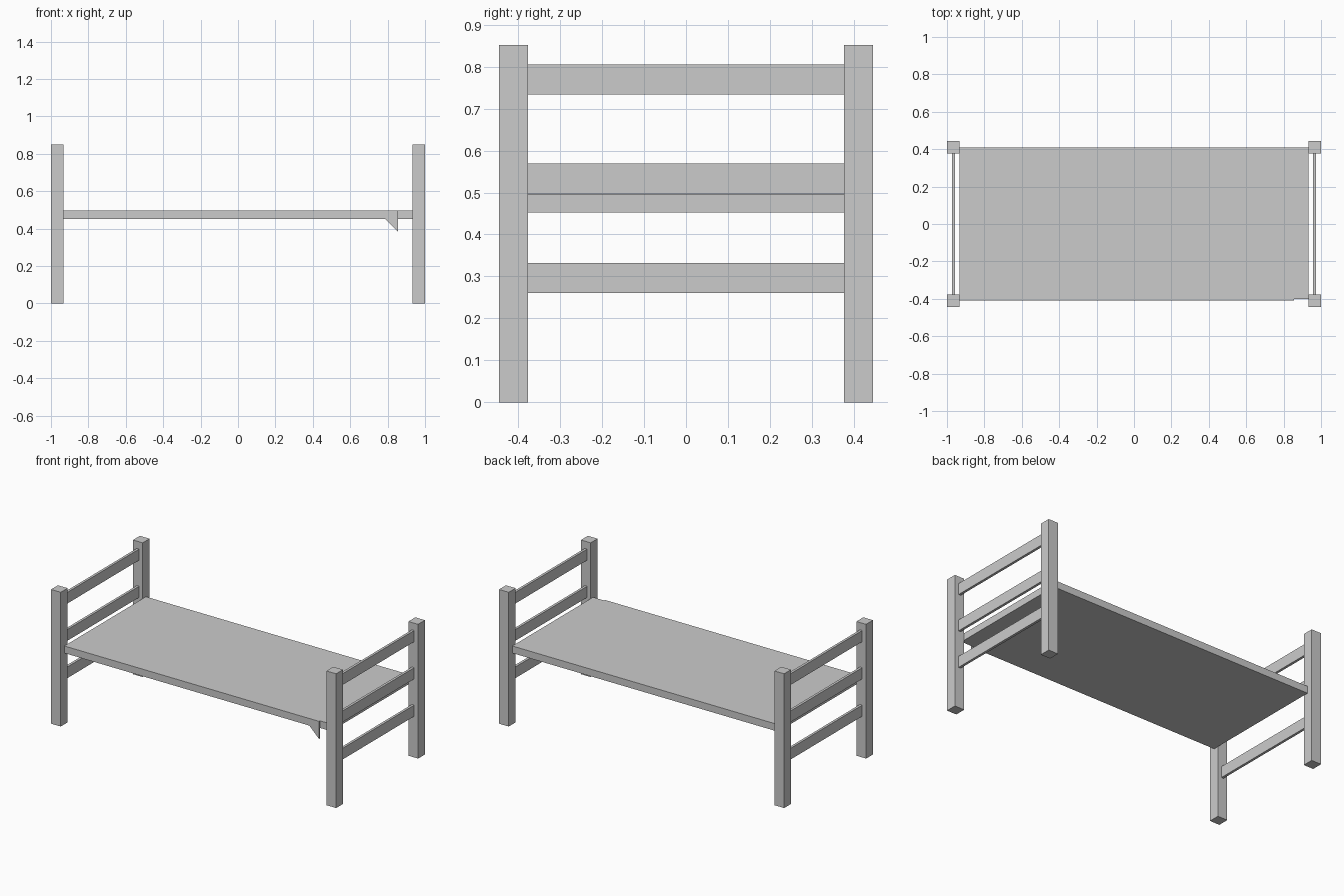
import bpy

if "Cube" in bpy.data.objects:
    bpy.data.objects.remove(bpy.data.objects["Cube"])


def add_mesh(name, verts, faces):
    mesh = bpy.data.meshes.new(name)
    mesh.from_pydata(verts, [], faces)
    obj = bpy.data.objects.new(name, mesh)
    bpy.context.collection.objects.link(obj)
    return obj


def extrude_profile(name, profile, y0, y1):
    """Solid from an (x, z) outline listed anticlockwise as seen from the front."""
    n = len(profile)
    verts = [(x, y0, z) for x, z in profile] + [(x, y1, z) for x, z in profile]
    faces = [list(range(n)), list(range(2 * n - 1, n - 1, -1))]
    faces += [(i, i + n, (i + 1) % n + n, (i + 1) % n) for i in range(n)]
    return add_mesh(name, verts, faces)


def box(name, x0, x1, y0, y1, z0, z1):
    return extrude_profile(name, [(x0, z0), (x1, z0), (x1, z1), (x0, z1)], y0, y1)


POST_IN, POST_OUT = 0.932, 1.0
SIDE_IN, SIDE_OUT = 0.376, 0.445
DECK_BOTTOM, DECK_TOP = 0.452, 0.497

for end, s in (("left", -1), ("right", 1)):
    x0, x1 = sorted((s * POST_IN, s * POST_OUT))
    # Corner posts
    for side, t in (("front", -1), ("back", 1)):
        y0, y1 = sorted((t * SIDE_IN, t * SIDE_OUT))
        box(f"{side}_{end}_post", x0, x1, y0, y1, 0, 0.851)
    # Three thin slats across each end
    for level, z in (("lower", 0.261), ("middle", 0.498), ("upper", 0.734)):
        xc = s * 0.965
        box(f"{end}_{level}_slat", xc - 0.008, xc + 0.008,
            -SIDE_IN, SIDE_IN, z, z + 0.071)

# Bed deck
box("deck", -POST_IN, POST_IN, -0.4, 0.404, DECK_BOTTOM, DECK_TOP)

# Back edge strip
box("back_edge", -POST_IN, POST_IN, 0.404, 0.409, DECK_BOTTOM, DECK_TOP)

# Front edge strip, stopping short with a pointed tab hanging below the deck
extrude_profile("front_edge", [
    (-POST_IN, DECK_BOTTOM), (0.787, DECK_BOTTOM), (0.855, 0.385),
    (0.855, DECK_TOP), (-POST_IN, DECK_TOP)], -0.409, -0.4)
